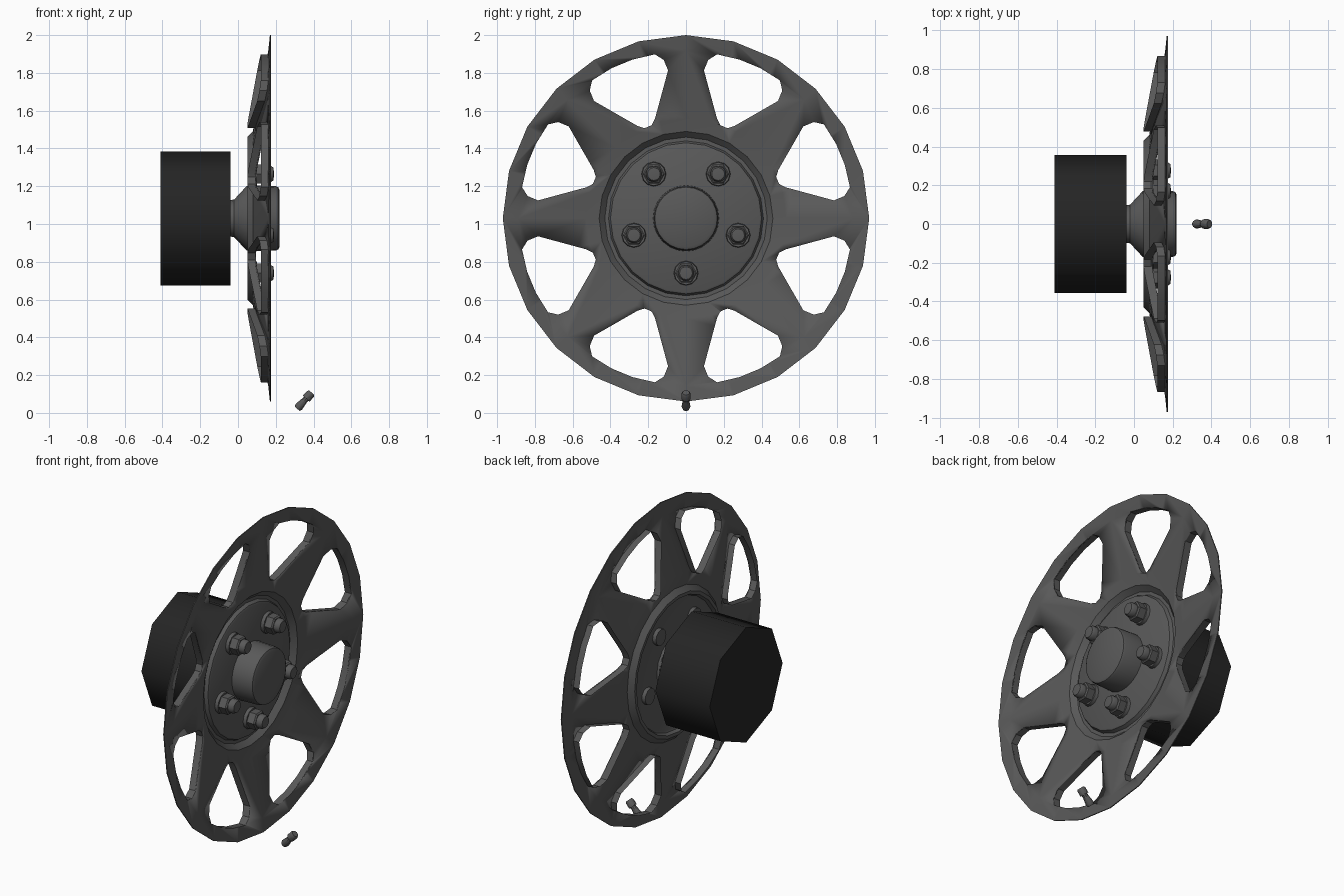
import bpy, bmesh, math
from mathutils import Matrix, Vector

cube = bpy.data.objects.get("Cube")
if cube:
    bpy.data.objects.remove(cube, do_unlink=True)

AXLE = Vector((0, 0, 1.03))


def material(name, value):
    m = bpy.data.materials.new(name)
    m.use_nodes = True
    color = (value, value, value, 1)
    m.diffuse_color = color
    m.node_tree.nodes["Principled BSDF"].inputs["Base Color"].default_value = color
    return m


steel = material("dark grey metal", 0.1)
black = material("black metal", 0.018)


def finish(name, bm, mat, angle=35):
    bmesh.ops.remove_doubles(bm, verts=bm.verts, dist=1e-5)
    bmesh.ops.recalc_face_normals(bm, faces=bm.faces)
    mesh = bpy.data.meshes.new(name)
    bm.to_mesh(mesh)
    bm.free()
    mesh.materials.append(mat)
    ob = bpy.data.objects.new(name, mesh)
    bpy.context.collection.objects.link(ob)
    bpy.ops.object.select_all(action='DESELECT')
    ob.select_set(True)
    bpy.context.view_layer.objects.active = ob
    bpy.ops.object.shade_smooth_by_angle(angle=math.radians(angle))
    return ob


def lathe(bm, profile, sides, place):
    """Revolve (x, radius) points about the x axis, then move into place."""
    rings = []
    for i in range(sides):
        a = 2 * math.pi * i / sides
        rings.append([bm.verts.new(place @ Vector((x, r * math.cos(a), r * math.sin(a))))
                      for x, r in profile])
    for i in range(sides):
        p, q = rings[i], rings[(i + 1) % sides]
        for k in range(len(profile) - 1):
            bm.faces.new((p[k], p[k + 1], q[k + 1], q[k]))
    bmesh.ops.remove_doubles(bm, verts=bm.verts, dist=1e-5)


def turned(name, profile, sides, mat, place=Matrix.Translation(AXLE), angle=35):
    bm = bmesh.new()
    lathe(bm, profile, sides, place)
    return finish(name, bm, mat, angle)


# Dished wheel plate, a thin shell with a raised centre
dish = [(.08, 0), (.08, .39), (.075, .4), (.055, .41), (.055, .43), (.085, .46),
        (.095, .53), (.166, .886), (.175, .97)]
back = [(x - .006, r) for x, r in reversed(dish)]
plate = turned("wheel_plate", dish + back, 24, steel)

# Rounded triangular window outline: (radial, sideways)
half = [(.525, .02), (.55, .05), (.76, .212), (.82, .212), (.865, .18), (.885, .06)]
outline = half + [(u, -v) for u, v in reversed(half)]


def window_rings(k):
    a = math.radians(22.5 + 45 * k)
    c, s = math.cos(a), math.sin(a)
    return [(u * c - v * s, u * s + v * c) for u, v in outline]


def face_x(y, z):
    r = math.hypot(y, z)
    return .095 + (r - .53) * .2


def strip(bm, points, front, rear, capped):
    f = [bm.verts.new(AXLE + Vector((front(y, z), y, z))) for y, z in points]
    b = [bm.verts.new(AXLE + Vector((rear(y, z), y, z))) for y, z in points]
    n = len(points)
    for i in range(n):
        j = (i + 1) % n
        bm.faces.new((f[i], f[j], b[j], b[i]))
    if capped:
        bm.faces.new(f)
        bm.faces.new(b[::-1])


# Cut the eight windows
bm = bmesh.new()
for k in range(8):
    strip(bm, window_rings(k), lambda y, z: .4, lambda y, z: -.2, True)
cutter = finish("window_cutter", bm, steel)
cutter.hide_render = True
cut = plate.modifiers.new("windows", 'BOOLEAN')
cut.operation = 'DIFFERENCE'
cut.solver = 'EXACT'
cut.object = cutter
bpy.context.view_layer.objects.active = plate
bpy.ops.object.modifier_apply(modifier=cut.name)
bpy.data.objects.remove(cutter, do_unlink=True)

# Flanges turned backwards around each window
bm = bmesh.new()
for k in range(8):
    strip(bm, window_rings(k), face_x, lambda y, z: face_x(y, z) - .045, False)
finish("window_flanges", bm, steel)

# Hub: cap in front, cone behind
turned("hub_cap", [(.06, 0), (.06, .175), (.2, .17), (.213, .165), (.22, .15), (.22, 0)],
       24, steel)
turned("hub_cone", [(-.05, 0), (-.05, .095), (-.02, .1), (.045, .17), (.076, .18), (.076, 0)],
       16, steel)

# Octagonal drum
turned("drum", [(-.41, 0), (-.41, .355), (-.04, .355), (-.04, 0)], 8, black, angle=50)

# Five lug nuts with domed ends and round backs
washer = [(.075, 0), (.075, .066), (.1, .062), (.1, 0)]
hexagon = [(.09, 0), (.09, .058), (.145, .058), (.152, .05), (.152, 0)]
dome = [(.14, 0), (.14, .042), (.175, .042), (.188, .034), (.191, 0)]
stud = [(.05, 0), (.05, .05), (.076, .05), (.076, 0)]
for i in range(5):
    a = math.radians(-90 + 72 * i)
    at = Matrix.Translation(AXLE + .29 * Vector((0, math.cos(a), math.sin(a))))
    bm = bmesh.new()
    for shape, sides in ((washer, 12), (hexagon, 6), (dome, 12), (stud, 12)):
        lathe(bm, shape, sides, at)
    finish(f"lug_nut_{i + 1}", bm, steel)

# Loose tilted valve stem near the ground
tilt = Matrix.Translation((.313, 0, .022)) @ Matrix.Rotation(math.radians(-48), 4, 'Y')
turned("valve_stem", [(0, 0), (0, .018), (.015, .024), (.06, .017), (.075, .017), (.075, 0)],
       10, steel, tilt)
turned("valve_cap", [(.072, 0), (.072, .025), (.105, .025), (.115, .019), (.115, 0)],
       10, steel, tilt)
